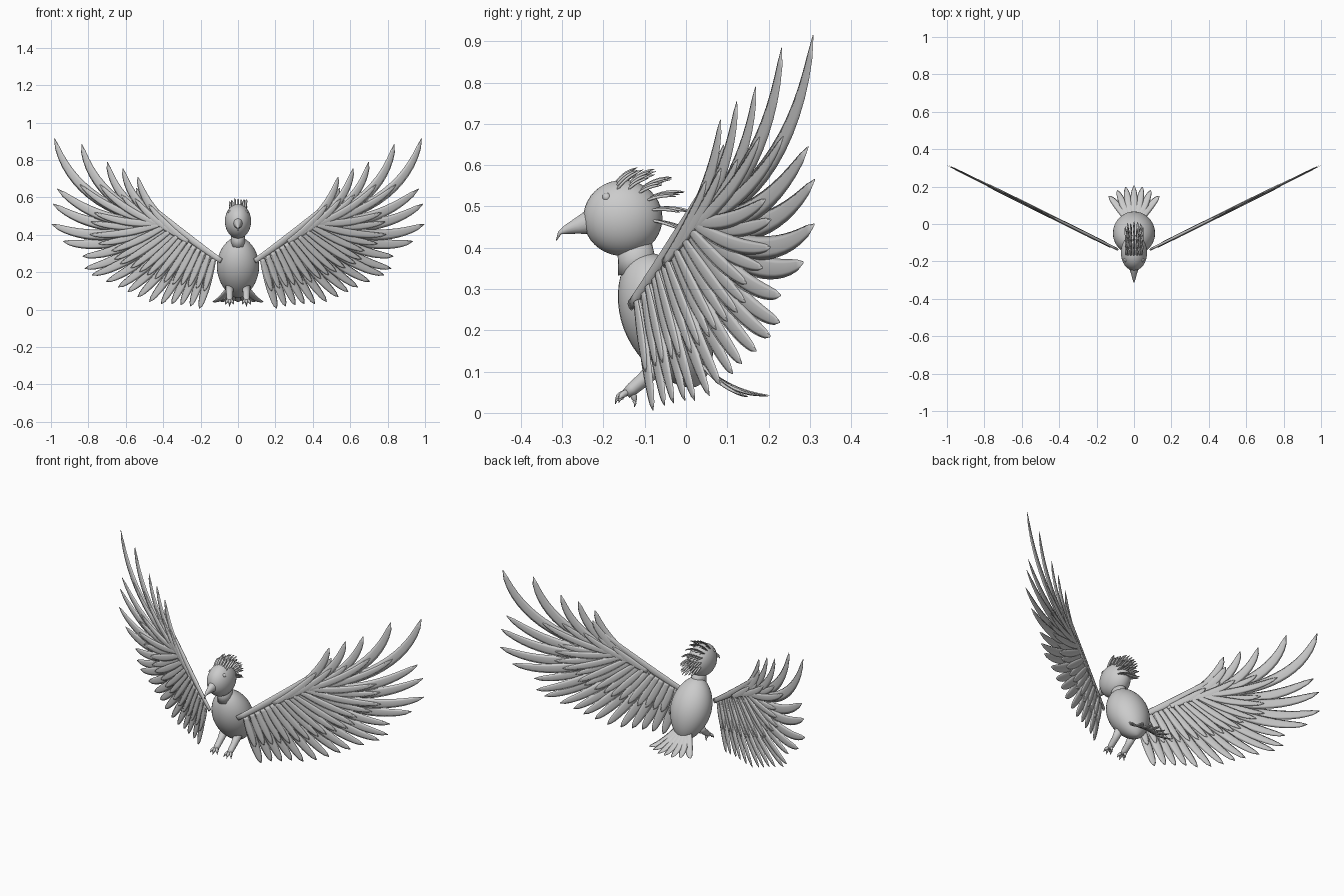
import bpy, bmesh, math, random
from mathutils import Vector as V

if "Cube" in bpy.data.objects:
    bpy.data.objects.remove(bpy.data.objects["Cube"])

random.seed(4)


def loft(bm, pts, widths, depths, normal, sides=8):
    """Skin elliptical rings along a path; depth is measured along normal."""
    rings = []
    for i, p in enumerate(pts):
        tan = (pts[min(i + 1, len(pts) - 1)] - pts[max(i - 1, 0)]).normalized()
        side = tan.cross(normal).normalized()
        nor = side.cross(tan).normalized()
        rings.append([bm.verts.new(p + side * widths[i] * math.cos(a) + nor * depths[i] * math.sin(a))
                      for a in (2 * math.pi * k / sides for k in range(sides))])
    for r, q in zip(rings, rings[1:]):
        for k in range(sides):
            n = (k + 1) % sides
            bm.faces.new((r[k], r[n], q[n], q[k]))
    bm.faces.new(rings[0][::-1])
    bm.faces.new(rings[-1])


def bezier(a, b, c, n=14):
    return [a * (1 - t) ** 2 + b * 2 * t * (1 - t) + c * t * t for t in (i / n for i in range(n + 1))]


def feather(bm, a, b, c, width, thick, normal, root=0.35, sides=6, n=14):
    """Curved flat blade with a narrow root and a rounded tip."""
    prof = []
    for i in range(n + 1):
        t = i / n
        prof.append((root + (1 - root) * math.sin(min(t / 0.55, 1) * math.pi / 2))
                    * math.sqrt(max(1 - t ** 3.2, 0.004)))
    loft(bm, bezier(a, b, c, n), [width / 2 * p for p in prof], [thick / 2 * p for p in prof], normal, sides)


def finish(name, bm, mirror=False):
    bmesh.ops.recalc_face_normals(bm, faces=bm.faces)
    for f in bm.faces:
        f.smooth = True
    me = bpy.data.meshes.new(name)
    bm.to_mesh(me)
    bm.free()
    ob = bpy.data.objects.new(name, me)
    bpy.context.collection.objects.link(ob)
    if mirror:
        ob.modifiers.new("Mirror", 'MIRROR').use_mirror_merge = False
    return ob


def ball(name, loc, scale, mirror=False):
    bm = bmesh.new()
    bmesh.ops.create_uvsphere(bm, u_segments=32, v_segments=20, radius=1)
    for v in bm.verts:
        v.co = V((v.co.x * scale[0], v.co.y * scale[1], v.co.z * scale[2])) + V(loc)
    return finish(name, bm, mirror)


X = V((1, 0, 0))

# Egg-shaped body, leaning back towards the tail
bm = bmesh.new()
top, bottom = V((0, -0.122, 0.385)), V((0, 0.028, 0.065))
N = 24
ts = [(1 - math.cos(math.pi * i / N)) / 2 for i in range(N + 1)]
rad = [max(0.004, 0.113 * math.sin(math.pi * t ** 0.95) ** 0.55) for t in ts]
loft(bm, [top.lerp(bottom, t) for t in ts], [r * 0.92 for r in rad], rad, X, 32)
finish("body", bm)

# Neck
bm = bmesh.new()
loft(bm, [V((0, -0.115, 0.34)), V((0, -0.12, 0.375)), V((0, -0.128, 0.42))],
     [0.05, 0.045, 0.042], [0.042, 0.038, 0.036], X, 24)
finish("neck", bm)

# Head and eyes
HC, HR = V((0, -0.153, 0.472)), V((0.07, 0.096, 0.092))
ball("head", HC, HR)
ball("eyes", (0.043, -0.192, 0.522), (0.012, 0.011, 0.011), True)

# Hooked beak
bm = bmesh.new()
loft(bm, [V((0, y, z)) for y, z in ((-0.2, 0.465), (-0.235, 0.462), (-0.262, 0.453), (-0.29, 0.444),
                                    (-0.306, 0.436), (-0.314, 0.418))],
     [0.04, 0.03, 0.02, 0.011, 0.005, 0.001], [0.036, 0.026, 0.017, 0.01, 0.005, 0.001], X, 16)
finish("beak", bm)

# Spiky crest sweeping back over the head
bm = bmesh.new()
for row in range(6):
    for col in range(7):
        u = (col - 3) / 3
        el = math.radians(100 - row * 21)          # angle above the backward direction
        d = V((0.72 * u, math.cos(el), math.sin(el)))
        d.normalize()
        a = HC + V((d.x * HR.x, d.y * HR.y, d.z * HR.z)) * 0.95
        ln = random.uniform(0.055, 0.085)
        lift = V((0.1 * u, 0.55, 0.75 - 0.17 * row)).normalized()
        b = a + lift * ln * 0.5
        c = b + V((0.05 * u, 0.75, 0.28 - 0.13 * row)).normalized() * ln * 0.5
        feather(bm, a, b, c, 0.014, 0.008, V((0, -0.5, 1)), 0.8, 5, 7)
finish("crest", bm)

# Wings: feathers laid out in a swept vertical plane
WN = V((-0.444, 0.896, 0))


def wing(x, z, off=0.0):
    return V((x, -0.125 + (x - 0.11) * 0.495, z)) + WN * off


# root position along the arm, tip x, tip z, bend
FEATHERS = [
    (0.45, .535, .71, .20), (0.50, .545, .65, .16), (0.58, .615, .755, .23), (0.70, .70, .79, .26),
    (0.82, .835, .885, .28), (0.88, .982, .915, .30), (0.92, .965, .645, .24), (0.92, .99, .565, .22),
    (0.90, .995, .457, .20), (0.87, .935, .365, .17), (0.84, .83, .285, .13), (0.80, .82, .22, .13),
    (0.74, .78, .185, .12), (0.68, .705, .15, .11), (0.62, .64, .12, .10), (0.56, .59, .095, .09),
    (0.49, .535, .068, .08), (0.42, .475, .042, .06), (0.35, .41, .03, .05), (0.28, .355, .03, .04),
    (0.20, .305, .024, .03), (0.12, .255, .018, .02), (0.03, .205, .006, .01)]
bm = bmesh.new()
cov = bmesh.new()
for i, (s, tx, tz, bend) in enumerate(FEATHERS):
    rx, rz = 0.12 + 0.32 * s, 0.265 + 0.215 * s
    dx, dz = tx - rx, tz - rz
    off = 0.0035 * (i % 2) - 0.002
    cx, cz = rx + 0.6 * dx + bend * dz, rz + 0.6 * dz - bend * dx
    if tz < rz - 0.05 or i > 5:                    # lower feathers curl upward too
        cx, cz = rx + 0.6 * dx - abs(bend * dz) * 0.3, rz + 0.6 * dz - bend * dx
    w = 0.062 if 4 <= i <= 9 else 0.054
    pts = wing(rx, rz, off), wing(cx, cz, off), wing(tx, tz, off)
    feather(bm, *pts, w, 0.011, WN, 0.6)
    # shorter covert over the first part of the same curve, on both faces
    a, b, c = pts
    for f, o in ((0.6, -0.005), (0.5, 0.005)):
        b2 = a.lerp(b, f)
        c2 = b2.lerp(b.lerp(c, f), f)
        o = WN * o
        feather(cov, a + o, b2 + o, c2 + o, 0.042, 0.008, WN, 0.6)
finish("wing_feathers", bm, True)
finish("wing_coverts", cov, True)

# Wing arm along the leading edge
bm = bmesh.new()
feather(bm, wing(0.09, 0.26), wing(0.3, 0.40), wing(0.52, 0.60), 0.04, 0.018, WN, 0.7, 10)
finish("wing_arm", bm, True)

# Fanned tail
bm = bmesh.new()
for k in range(7):
    u = (k - 3) / 3
    tip = V((0.135 * u, 0.205 - 0.055 * u * u, 0.04))
    feather(bm, V((0.035 * u, 0.02, 0.14)), V((0.075 * u, 0.09, 0.05)), tip + V((0, 0, 0.002 * (k % 2))),
            0.046, 0.01, V((0, 0.5, 1)), 0.6)
finish("tail", bm)

# Legs with toes and claws
bm = bmesh.new()
loft(bm, [V((0.045, y, z)) for y, z in ((-0.06, 0.125), (-0.1, 0.083), (-0.13, 0.058), (-0.145, 0.046))],
     [0.024, 0.018, 0.016, 0.012], [0.024, 0.018, 0.017, 0.014], X, 14)
finish("legs", bm, True)
bm = bmesh.new()
foot = V((0.045, -0.135, 0.052))
for dx, dy, dz in ((-0.022, -0.026, -0.02), (0, -0.034, -0.022), (0.022, -0.026, -0.02), (0, 0.012, -0.03)):
    tip = foot + V((dx, dy, dz))
    loft(bm, bezier(foot, foot + V((dx * 0.8, dy * 0.9, dz * 0.3)), tip, 6),
         [0.008, 0.009, 0.008, 0.008, 0.007, 0.004, 0.001],
         [0.008, 0.009, 0.008, 0.008, 0.007, 0.004, 0.001], V((0.3, 0.2, 1)), 8)
    loft(bm, [tip + V((-dx, -dy, -dz)) * 0.25, tip, tip + V((dx * 0.1, -0.002, -0.008))],
         [0.005, 0.003, 0.0008], [0.005, 0.003, 0.0008], V((1, 0.2, 0.3)), 6)
finish("toes", bm, True)
